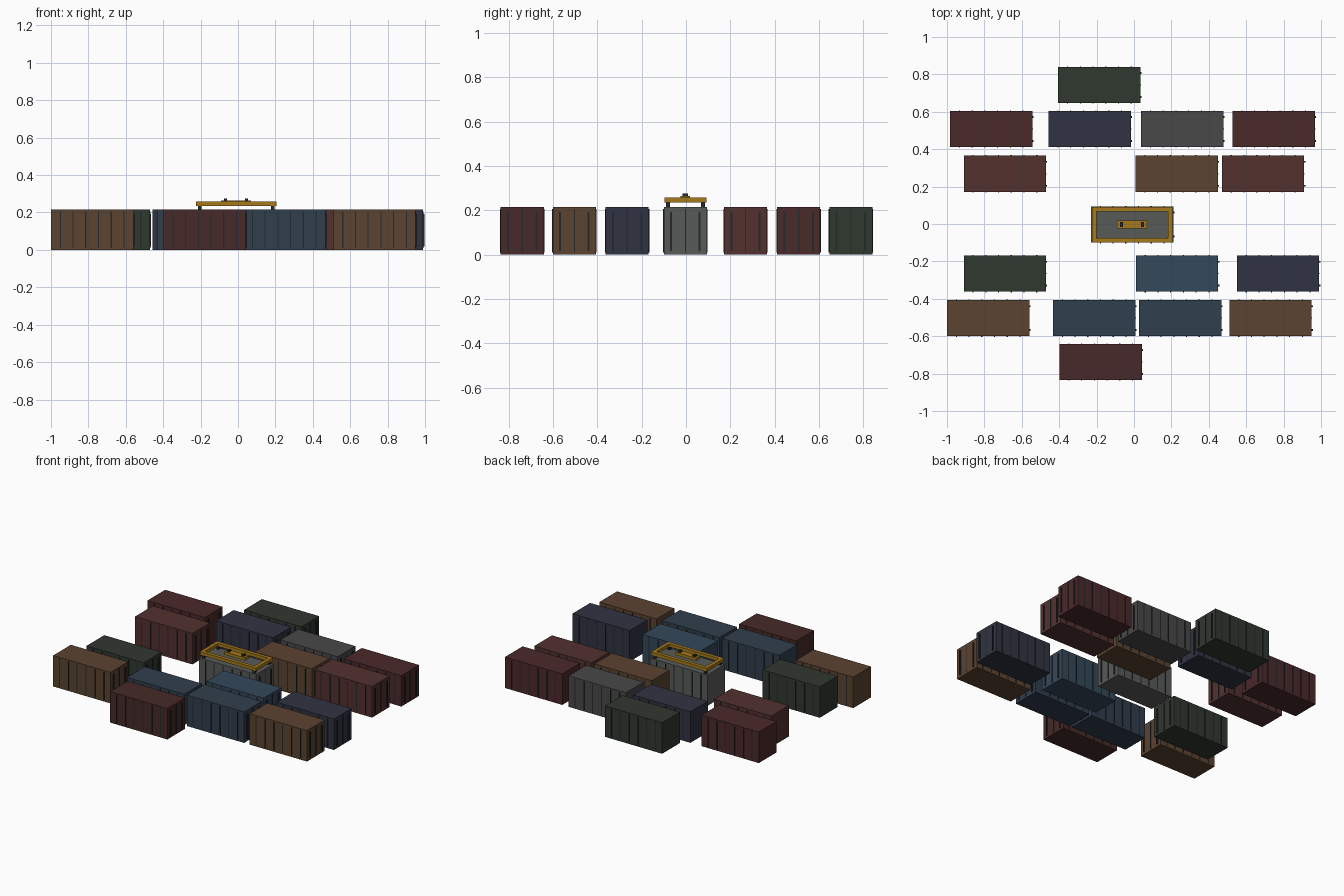
import bpy, bmesh
from mathutils import Matrix, Vector

if "Cube" in bpy.data.objects:
    bpy.data.objects.remove(bpy.data.objects["Cube"])

L, W, H = 0.44, 0.194, 0.215


def material(name, hexcode):
    m = bpy.data.materials.new(name)
    rgb = [int(hexcode[i:i + 2], 16) / 255 for i in (0, 2, 4)]
    m.diffuse_color = [((c + 0.055) / 1.055) ** 2.4 for c in rgb] + [1]
    m.use_nodes = True
    m.node_tree.nodes["Principled BSDF"].inputs["Base Color"].default_value = m.diffuse_color
    return m


def add_box(bm, centre, size, mat=0):
    r = bmesh.ops.create_cube(bm, size=1, matrix=Matrix.Translation(centre) @ Matrix.Diagonal((*size, 1)))
    for f in {f for v in r["verts"] for f in v.link_faces}:
        f.material_index = mat


def finish(bm, name, mats, loc):
    me = bpy.data.meshes.new(name)
    bm.to_mesh(me)
    bm.free()
    for m in mats:
        me.materials.append(m)
    ob = bpy.data.objects.new(name, me)
    ob.location = loc
    bpy.context.collection.objects.link(ob)
    return ob


palette = {
    "green": "30382f", "red": "4b292a", "navy": "303342", "grey": "484848", "rust": "52312f",
    "brown": "5b4330", "blue": "34485a", "slate": "303e4d", "maroon": "462a28", "silver": "585b59",
}
paint = {k: material(k + "_paint", v) for k, v in palette.items()}
steel = material("dark_steel", "25282b")
gold = material("gold_paint", "a67a1a")


def container(name, colour, x, y):
    bm = bmesh.new()
    add_box(bm, (0, 0, H / 2), (L, W, H))
    # side ribs
    for i in range(6):
        for s in (-1, 1):
            add_box(bm, ((i - 2.5) * 0.068, s * W / 2, H / 2), (0.006, 0.006, H - 0.02), 1)
    # door seam and locking rods
    add_box(bm, (L / 2, 0, H / 2), (0.005, 0.005, H - 0.02), 1)
    for s in (-1, 1):
        add_box(bm, (L / 2 + 0.002, s * 0.064, H / 2 - 0.003), (0.008, 0.009, 0.175), 1)
    finish(bm, name, [paint[colour], steel], (x, y, 0))


# container rows: y centre, then (x centre, colour)
rows = [
    (0.743, [(-0.185, "green")]),
    (0.508, [(-0.763, "red"), (-0.237, "navy"), (0.258, "grey"), (0.747, "red")]),
    (0.268, [(-0.69, "rust"), (0.228, "brown"), (0.69, "rust")]),
    (-0.003, [(-0.01, "silver")]),
    (-0.265, [(-0.69, "green"), (0.23, "blue"), (0.77, "navy")]),
    (-0.503, [(-0.78, "brown"), (-0.213, "slate"), (0.247, "slate"), (0.73, "brown")]),
    (-0.738, [(-0.178, "maroon")]),
]
for r, (y, items) in enumerate(rows):
    for c, (x, colour) in enumerate(items):
        container(f"container_{r + 1}_{c + 1}", colour, x, y)

# lifting frame: rails, legs, centre plate, head blocks
fl, fw, t = 0.43, 0.19, 0.024
bm = bmesh.new()
for s in (-1, 1):
    add_box(bm, (0, s * (fw - t) / 2, 0.247), (fl, t, 0.022))
    add_box(bm, (s * (fl - t) / 2, 0, 0.247), (t, fw - 2 * t, 0.022))
    for q in (-1, 1):
        add_box(bm, (s * 0.195, q * 0.079, 0.225), (0.018, 0.018, 0.022), 1)
finish(bm, "lifting_frame", [gold, steel], (-0.01, -0.003, 0))

bm = bmesh.new()
add_box(bm, (0, 0, 0.255), (0.16, 0.042, 0.02))
for s in (-1, 1):
    add_box(bm, (s * 0.056, 0, 0.27), (0.016, 0.025, 0.012), 1)
finish(bm, "lifting_head", [gold, steel], (-0.01, -0.003, 0))
